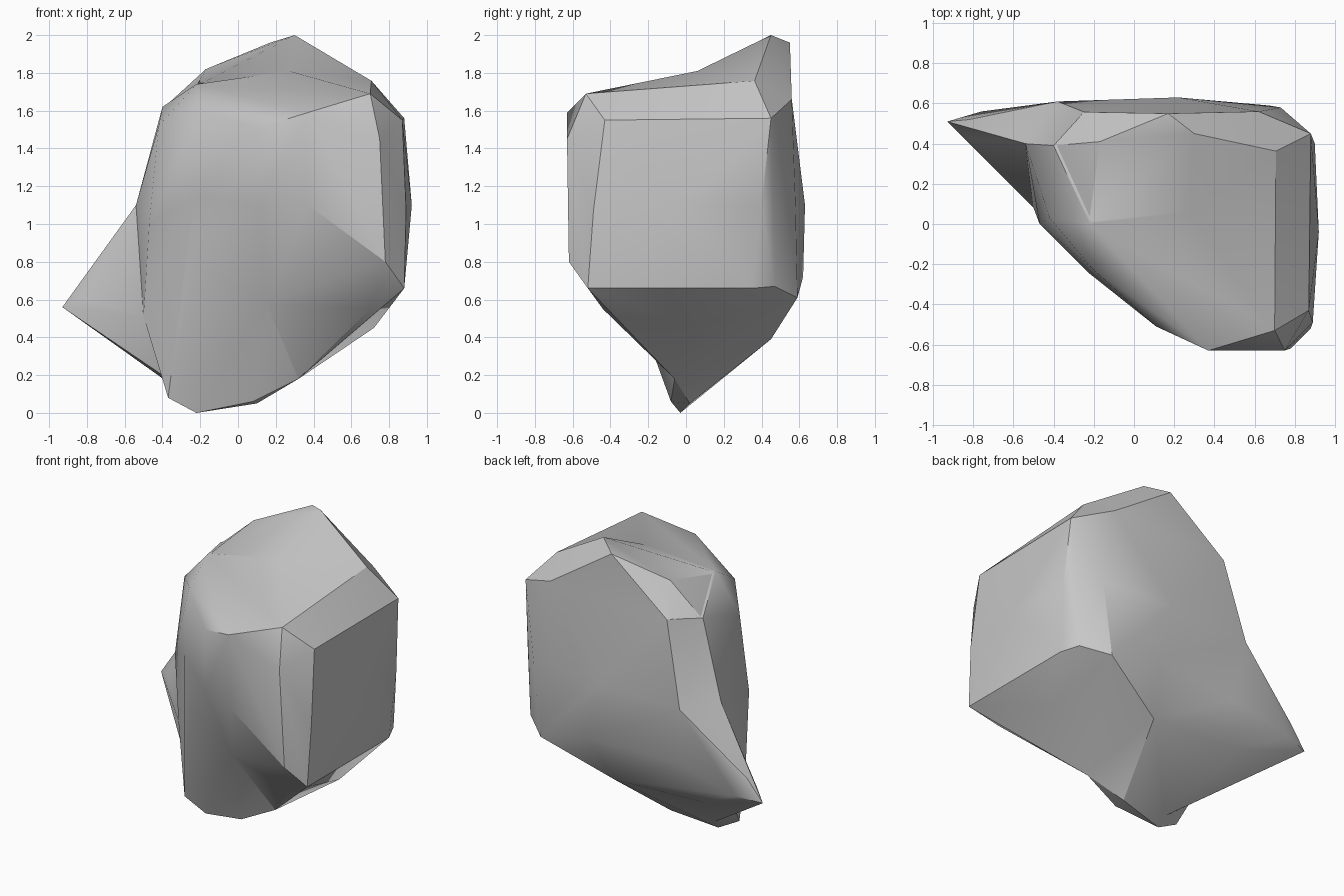
import bpy
import bmesh
import math

default_cube = bpy.data.objects.get("Cube")
if default_cube:
    bpy.data.objects.remove(default_cube, do_unlink=True)


def make_material(name, color):
    material = bpy.data.materials.new(name)
    material.use_nodes = True
    material.diffuse_color = color
    shader = material.node_tree.nodes["Principled BSDF"]
    shader.inputs["Base Color"].default_value = color
    shader.inputs["Roughness"].default_value = 0.9
    return material


def make_chunk(name, corners, material):
    """Convex stone chunk wrapped around its corners, given in hundredths."""
    bm = bmesh.new()
    for corner in corners:
        bm.verts.new([value / 100 for value in corner])
    bmesh.ops.convex_hull(bm, input=bm.verts)
    loose = [v for v in bm.verts if not v.link_faces]
    bmesh.ops.delete(bm, geom=loose, context="VERTS")
    bmesh.ops.recalc_face_normals(bm, faces=bm.faces)
    mesh = bpy.data.meshes.new(name)
    bm.to_mesh(mesh)
    bm.free()
    mesh.materials.append(material)
    chunk = bpy.data.objects.new(name, mesh)
    bpy.context.collection.objects.link(chunk)
    return chunk


def activate(target):
    bpy.ops.object.select_all(action="DESELECT")
    target.select_set(True)
    bpy.context.view_layer.objects.active = target


def fuse(target, chunk):
    """Merge a chunk into the target and discard the leftover piece."""
    activate(target)
    union = target.modifiers.new("union", "BOOLEAN")
    union.operation = "UNION"
    union.solver = "EXACT"
    union.object = chunk
    bpy.ops.object.modifier_apply(modifier=union.name)
    bpy.data.objects.remove(chunk, do_unlink=True)


stone = make_material("stone grey", (0.57, 0.57, 0.57, 1.0))

# Main block: broad front plate, flat side, gently sloping top
rock = make_chunk("rock", [
    (88, -52, 66), (78, -62, 80), (37, -62, 110), (11, -51, 110),
    (-23, -24, 115), (-47, 0, 100), (-50, 8, 51), (15, -27, 58),
    (37, -63, 159), (75, -63, 145), (11, -51, 151), (-21, -22, 160),
    (-42, 3, 152), (-22, 0, 174), (70, -53, 169), (87, -43, 155),
    (92, -4, 110), (89, -49, 107), (88, 45, 156), (72, 36, 176),
    (27, 6, 181), (62, 56, 166), (-26, 56, 163), (-40, 39, 162),
    (-54, 40, 110), (-38, 61, 108), (22, 63, 110), (73, 58, 110),
    (90, 40, 110), (88, 35, 66), (83, 47, 67), (67, 59, 61),
    (30, 62, 72), (-33, 55, 68),
], stone)

# Raised crest along the back of the top
crest = make_chunk("crest", [
    (30, 45, 200), (17, 55, 196), (-17, 41, 182), (27, 6, 181),
    (72, 36, 175), (62, 56, 166), (-26, 56, 162), (-40, 39, 161),
    (-22, 0, 173), (10, 30, 140),
], stone)

# Sloping undercut below the front plate and the flat side
undercut = make_chunk("undercut", [
    (88, -52, 66), (78, -62, 80), (37, -62, 110), (88, 35, 66),
    (70, -44, 55), (72, 5, 45), (67, 59, 61), (32, -6, 18),
    (15, -27, 58), (22, 45, 39), (30, 62, 72), (10, 20, 75),
], stone)

# Narrow toe tapering to the lowest point
toe = make_chunk("toe", [
    (32, -6, 18), (10, 2, 5), (8, -8, 6), (-22, -3, 0),
    (-37, -4, 8), (-40, 4, 20), (-50, 8, 51), (-23, -24, 115),
    (15, -27, 58), (22, 45, 39), (30, 62, 72), (-33, 55, 68),
], stone)

# Pointed spur on the right side
spur = make_chunk("spur", [
    (-93, 51, 56), (-82, 52, 70), (-83, 43, 61), (-54, 40, 110),
    (-38, 61, 108), (-50, 8, 51), (-76, 56, 58), (-40, 5, 20),
    (-22, 2, 5), (-45, 46, 42), (-33, 55, 68), (22, 45, 39),
    (0, 20, 80),
], stone)

for chunk in (crest, undercut, toe, spur):
    fuse(rock, chunk)

# Weld slivers left by the unions, then soften only the shallow edges
bm = bmesh.new()
bm.from_mesh(rock.data)
bmesh.ops.remove_doubles(bm, verts=bm.verts, dist=0.015)
bmesh.ops.triangulate(bm, faces=bm.faces)
bmesh.ops.recalc_face_normals(bm, faces=bm.faces)
bm.to_mesh(rock.data)
bm.free()

activate(rock)
bpy.ops.object.shade_smooth_by_angle(angle=math.radians(29))
